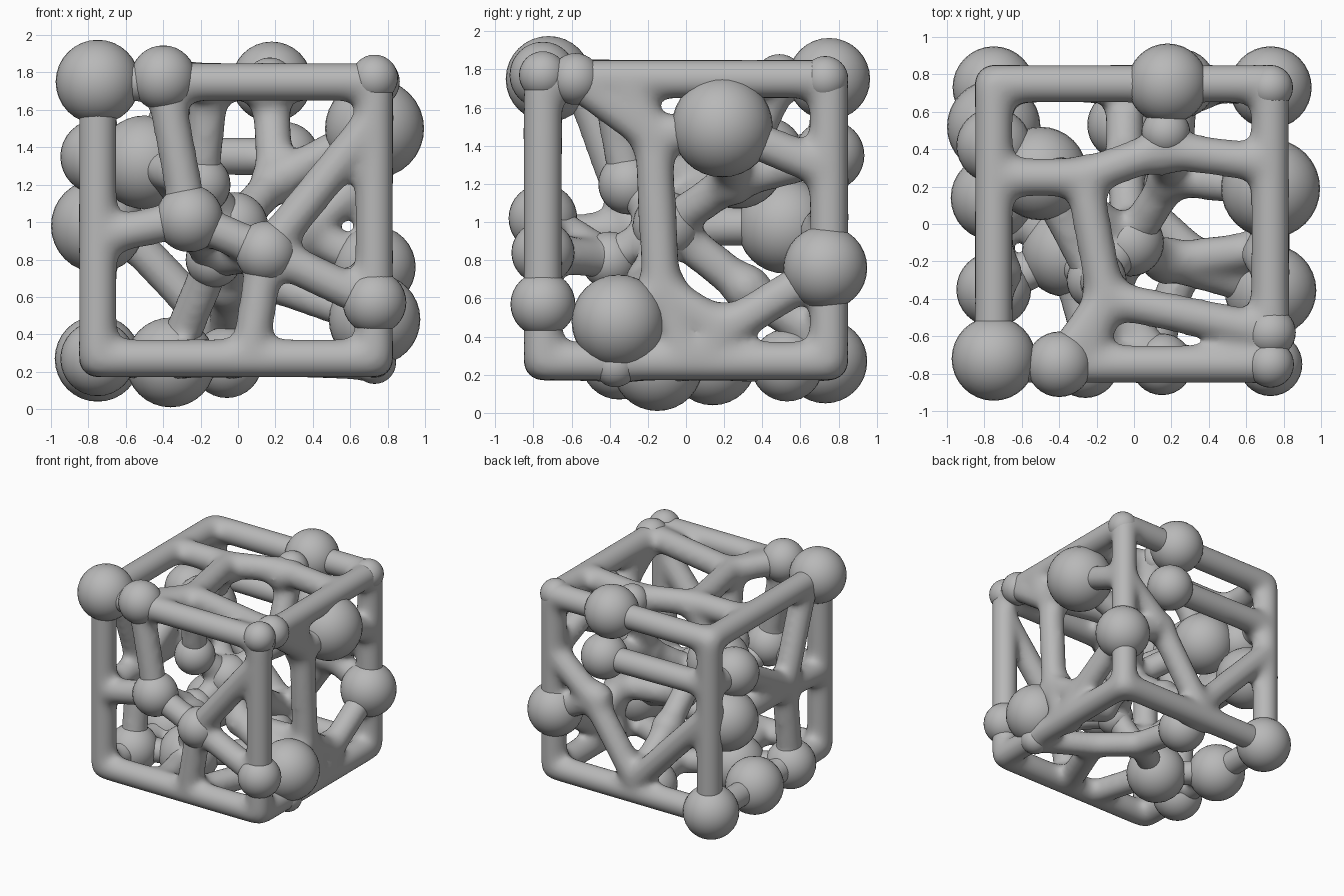
import bpy
import bmesh
from mathutils import Vector

cube = bpy.data.objects.get("Cube")
if cube:
    bpy.data.objects.remove(cube, do_unlink=True)

# Planes of the cube frame
LEFT, RIGHT = -0.75, 0.73
FRONT, BACK = -0.75, 0.75
BOTTOM, TOP = 0.27, 1.75
STRUT = 0.106
JOINT = 0.14

grey = bpy.data.materials.new("plain grey")
grey.use_nodes = True
colour = (0.48, 0.48, 0.48, 1)
grey.diffuse_color = colour
grey.node_tree.nodes["Principled BSDF"].inputs["Base Color"].default_value = colour

# Ball joints: name -> centre and radius
front_balls = {
    "front_corner": (LEFT, -0.72, TOP, 0.225),
    "front_top": (-0.4, FRONT, 1.77, 0.175),
    "front_upper_right": (RIGHT, FRONT, 1.77, 0.125),
    "front_middle": (-0.26, FRONT, 1.02, 0.18),
    "front_centre": (0.15, FRONT, 0.84, 0.165),
    "front_lower_right": (RIGHT, FRONT, 0.57, 0.17),
}
right_balls = {
    "right_top": (RIGHT, -0.58, TOP, 0.135),
    "right_big": (RIGHT, 0.19, 1.5, 0.265),
    "right_low": (RIGHT, -0.355, 0.48, 0.245),
    "right_bottom": (RIGHT, -0.37, 0.25, 0.115),
}
back_balls = {
    "back_edge": (RIGHT, 0.73, 0.76, 0.22),
    "back_corner": (RIGHT, 0.73, TOP, 0.12),
    "back_top": (0.18, BACK, TOP, 0.215),
    "back_middle": (0.25, BACK, 1.35, 0.185),
    "back_bottom_corner": (LEFT, 0.73, BOTTOM, 0.22),
    "top_inner": (0.17, 0.49, TOP, 0.13),
}
left_balls = {
    "left_big": (LEFT, 0.52, 0.98, 0.25),
    "left_upper": (LEFT, 0.42, 1.35, 0.2),
    "left_bottom_front": (LEFT, -0.35, BOTTOM, 0.2),
    "left_bottom_back": (LEFT, 0.14, BOTTOM, 0.23),
    "bottom_middle": (-0.36, -0.15, 0.25, 0.24),
    "bottom_back": (-0.06, 0.53, 0.25, 0.19),
}
inner_balls = {
    "inner_left": (-0.5, 0.27, 1.32, 0.25),
    "inner_centre": (-0.02, -0.1, 0.98, 0.18),
    "inner_front": (-0.2, -0.3, 1.2, 0.16),
    "inner_low": (-0.13, -0.4, 0.8, 0.15),
}
balls = front_balls | right_balls | back_balls | left_balls | inner_balls

# Plain joints, where struts meet without a ball
joints = {
    "front_left_edge": (LEFT, FRONT, 0.92),
    "front_bottom": (0.06, FRONT, BOTTOM),
    "front_right_edge": (RIGHT, FRONT, 1.55),
    "front_bottom_left": (-0.2, FRONT, BOTTOM),
    "right_upper": (RIGHT, -0.17, 1.45),
    "right_upper_edge": (RIGHT, -0.33, TOP),
    "right_lower": (RIGHT, -0.13, 0.64),
    "right_foot": (RIGHT, 0.2, 0.43),
    "right_sill": (RIGHT, 0.02, BOTTOM),
    "right_back_edge": (RIGHT, BACK, 1.27),
    "top_left_edge": (LEFT, 0.25, TOP),
    "top_left": (-0.27, 0.25, TOP),
    "top_front": (-0.15, -0.4, TOP),
    "top_front_edge": (-0.27, FRONT, TOP),
    "top_junction": (0.15, 0.4, TOP),
    "top_right_edge": (RIGHT, 0.32, TOP),
    "back_cross": (0.35, BACK, 0.95),
    "back_foot": (-0.05, BACK, 0.36),
    "back_left_edge": (LEFT, BACK, 1.1),
    "back_left_upper": (LEFT, BACK, 1.36),
    "left_cross": (LEFT, -0.27, 0.97),
    "left_top_edge": (LEFT, -0.55, TOP),
    "bottom_cross": (0.02, 0.1, BOTTOM),
    "bottom_front": (0.3, -0.15, BOTTOM),
    "bottom_back_edge": (-0.06, BACK, BOTTOM),
    "inner_back": (0.2, 0.25, 1.22),
    "inner_right": (0.17, -0.2, 0.68),
    "inner_rear_low": (-0.05, 0.33, 0.64),
}
places = {name: Vector(v[:3]) for name, v in (joints | balls).items()}

# Chains of struts, each running through named joints
chains = [
    "front_left_edge front_middle front_centre front_lower_right",
    "front_top front_middle",
    "front_bottom front_centre front_right_edge",
    "right_top right_upper right_lower right_low right_bottom",
    "right_upper_edge right_upper right_big right_back_edge",
    "right_lower right_foot back_edge",
    "right_lower right_sill right_foot",
    "top_left_edge top_left top_junction top_right_edge",
    "back_top top_inner top_junction",
    "top_left top_front right_top",
    "front_top top_front top_front_edge",
    "right_back_edge back_cross back_foot back_left_edge",
    "back_edge back_cross",
    "back_middle back_left_upper",
    "left_top_edge left_cross left_bottom_front",
    "front_left_edge left_cross left_big back_left_edge",
    "left_cross left_upper back_left_upper",
    "bottom_back_edge bottom_back bottom_cross bottom_middle front_bottom_left",
    "bottom_cross bottom_front right_bottom",
    "bottom_front front_bottom",
    "left_bottom_back bottom_middle left_bottom_front",
    "left_upper inner_left inner_front top_front",
    "inner_centre inner_left top_left",
    "inner_front inner_centre inner_low front_centre",
    "bottom_middle inner_low front_middle",
    "inner_centre inner_back back_middle",
    "top_inner inner_back right_big",
    "inner_centre inner_right right_low",
    "inner_right right_lower",
    "inner_centre inner_rear_low back_foot",
]
segments = []
for chain in chains:
    names = chain.split()
    segments += [(places[a], places[b]) for a, b in zip(names, names[1:])]

# Twelve edges of the cube frame
for x in (LEFT, RIGHT):
    for y in (FRONT, BACK):
        segments.append((Vector((x, y, BOTTOM)), Vector((x, y, TOP))))
    for z in (BOTTOM, TOP):
        segments.append((Vector((x, FRONT, z)), Vector((x, BACK, z))))
for y in (FRONT, BACK):
    for z in (BOTTOM, TOP):
        segments.append((Vector((LEFT, y, z)), Vector((RIGHT, y, z))))


def finish(name, bm):
    mesh = bpy.data.meshes.new(name)
    bm.to_mesh(mesh)
    bm.free()
    mesh.materials.append(grey)
    mesh.shade_smooth()
    obj = bpy.data.objects.new(name, mesh)
    bpy.context.collection.objects.link(obj)
    return obj


def add_knob(bm, point, radius):
    knob = bmesh.ops.create_icosphere(bm, subdivisions=2, radius=radius)
    bmesh.ops.translate(bm, vec=point, verts=knob["verts"])


def add_strut(bm, start, end):
    axis = end - start
    turn = axis.to_track_quat("Z", "Y").to_matrix().to_4x4()
    tube = bmesh.ops.create_cone(bm, cap_ends=True, segments=16, radius1=STRUT,
                                 radius2=STRUT, depth=axis.length)
    bmesh.ops.transform(bm, matrix=turn, verts=tube["verts"])
    bmesh.ops.translate(bm, vec=(start + end) / 2, verts=tube["verts"])
    for point in (start, end):
        add_knob(bm, point, STRUT)


# Struts fused into one lattice with soft fillets
bm = bmesh.new()
for start, end in segments:
    add_strut(bm, start, end)
for name in joints:
    if "edge" not in name and "bottom" not in name:
        # Thicken free joints, drawn slightly inside the frame faces
        point = places[name]
        inward = Vector((-point.x, -point.y, 1 - point.z)) * 0.035
        add_knob(bm, point + inward, JOINT)
lattice = finish("strut_lattice", bm)
fuse = lattice.modifiers.new("fuse", "REMESH")
fuse.mode = "VOXEL"
fuse.voxel_size = 0.025
fuse.use_smooth_shade = True
soften = lattice.modifiers.new("soften", "SMOOTH")
soften.factor = 0.5
soften.iterations = 28

# Balls on the joints
for name, (x, y, z, radius) in balls.items():
    bm = bmesh.new()
    bmesh.ops.create_uvsphere(bm, u_segments=32, v_segments=16, radius=radius)
    bmesh.ops.translate(bm, vec=(x, y, z), verts=bm.verts)
    finish("ball_" + name, bm)
